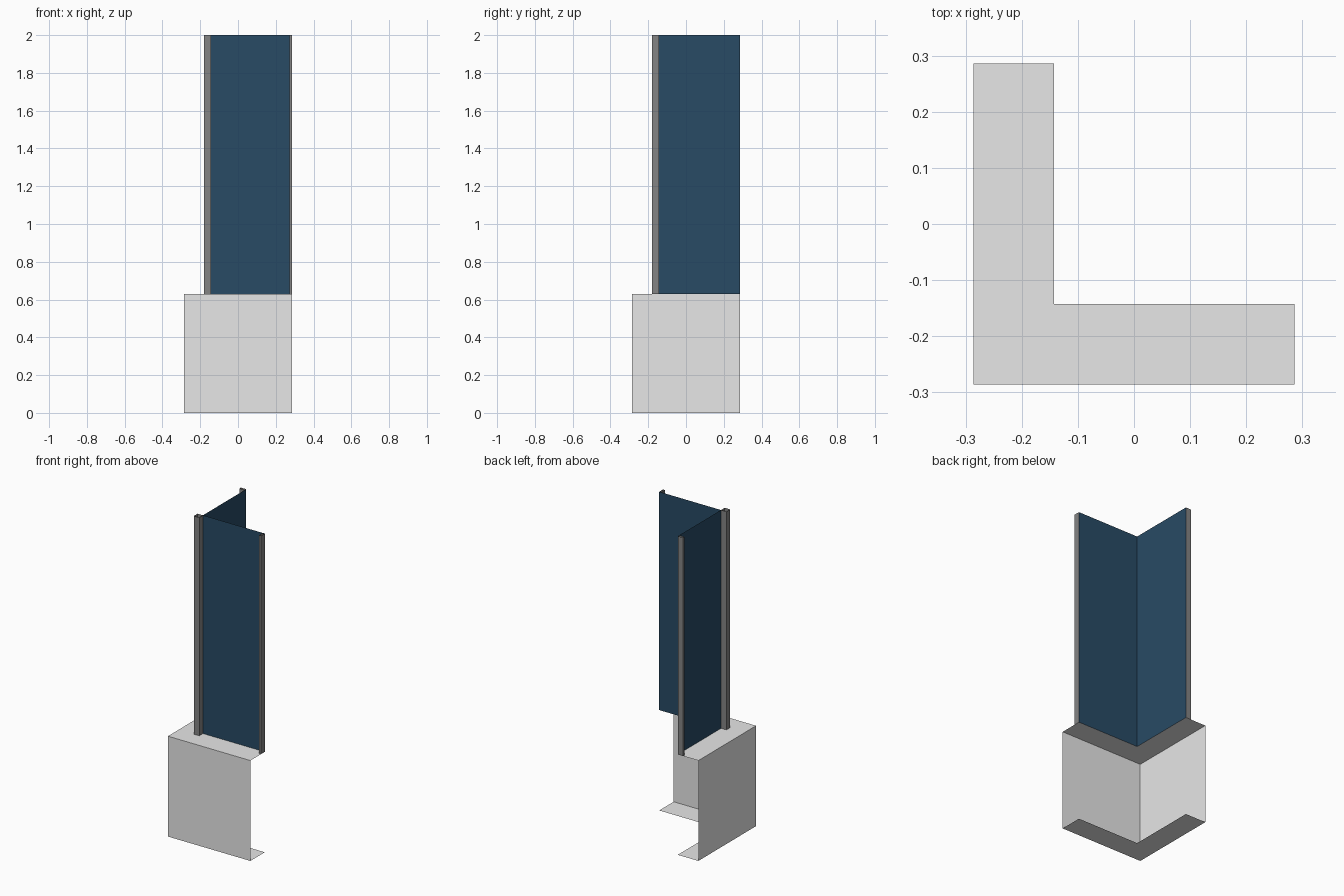
import bpy, bmesh

cube = bpy.data.objects.get("Cube")
if cube:
    bpy.data.objects.remove(cube, do_unlink=True)

OUT, IN, POST = 0.286, -0.143, -0.18   # outer edge, inner line, outer post line
CAP = 0.272                            # where the end channels begin
BASE_H, TOP = 0.63, 2.0


def material(name, rgb):
    m = bpy.data.materials.new(name)
    m.use_nodes = True
    m.diffuse_color = (*rgb, 1)
    m.node_tree.nodes["Principled BSDF"].inputs["Base Color"].default_value = (*rgb, 1)
    return m


light_grey = material("light grey", (0.8, 0.8, 0.8))
mid_grey = material("mid grey", (0.23, 0.23, 0.23))
navy = material("navy blue", (0.021, 0.069, 0.13))


def finish(name, bm, mat):
    me = bpy.data.meshes.new(name)
    bm.to_mesh(me)
    bm.free()
    me.materials.append(mat)
    ob = bpy.data.objects.new(name, me)
    bpy.context.collection.objects.link(ob)
    return ob


def sheet(name, path, z0, z1, mat, closed=False):
    """Thin upright sheet following a plan path; outside is right of the path."""
    bm = bmesh.new()
    low = [bm.verts.new((x, y, z0)) for x, y in path]
    high = [bm.verts.new((x, y, z1)) for x, y in path]
    n = len(path)
    for i in range(n if closed else n - 1):
        j = (i + 1) % n
        bm.faces.new((low[i], low[j], high[j], high[i]))
    return finish(name, bm, mat)


def plate(name, outline, z, mat, down=False):
    """Flat horizontal plate."""
    bm = bmesh.new()
    face = bm.faces.new([bm.verts.new((x, y, z)) for x, y in outline])
    if down:
        face.normal_flip()
    return finish(name, bm, mat)


# Base: outer walls with L-shaped plates above and below, open inside
ell = [(-OUT, -OUT), (OUT, -OUT), (OUT, IN), (IN, IN), (IN, OUT), (-OUT, OUT)]
sheet("base_walls", [(-OUT, OUT), (-OUT, -OUT), (OUT, -OUT)], 0, BASE_H, light_grey)
plate("base_top", ell, BASE_H, light_grey)
plate("base_bottom", ell, 0, light_grey, down=True)

# Corner panel standing on the inner edge of the base
sheet("panel", [(IN, OUT), (IN, IN), (OUT, IN)], BASE_H, TOP, navy)

# Hollow square post at the corner
sheet("corner_post", [(POST, POST), (IN, POST), (IN, IN), (POST, IN)],
      BASE_H, TOP, mid_grey, closed=True)

# Channels closing the free ends of the panel, mirrored across the diagonal
channel = [(CAP, IN), (CAP, POST), (OUT, POST), (OUT, IN)]
sheet("front_end_channel", channel, BASE_H, TOP, mid_grey)
sheet("side_end_channel", [(y, x) for x, y in reversed(channel)], BASE_H, TOP, mid_grey)
